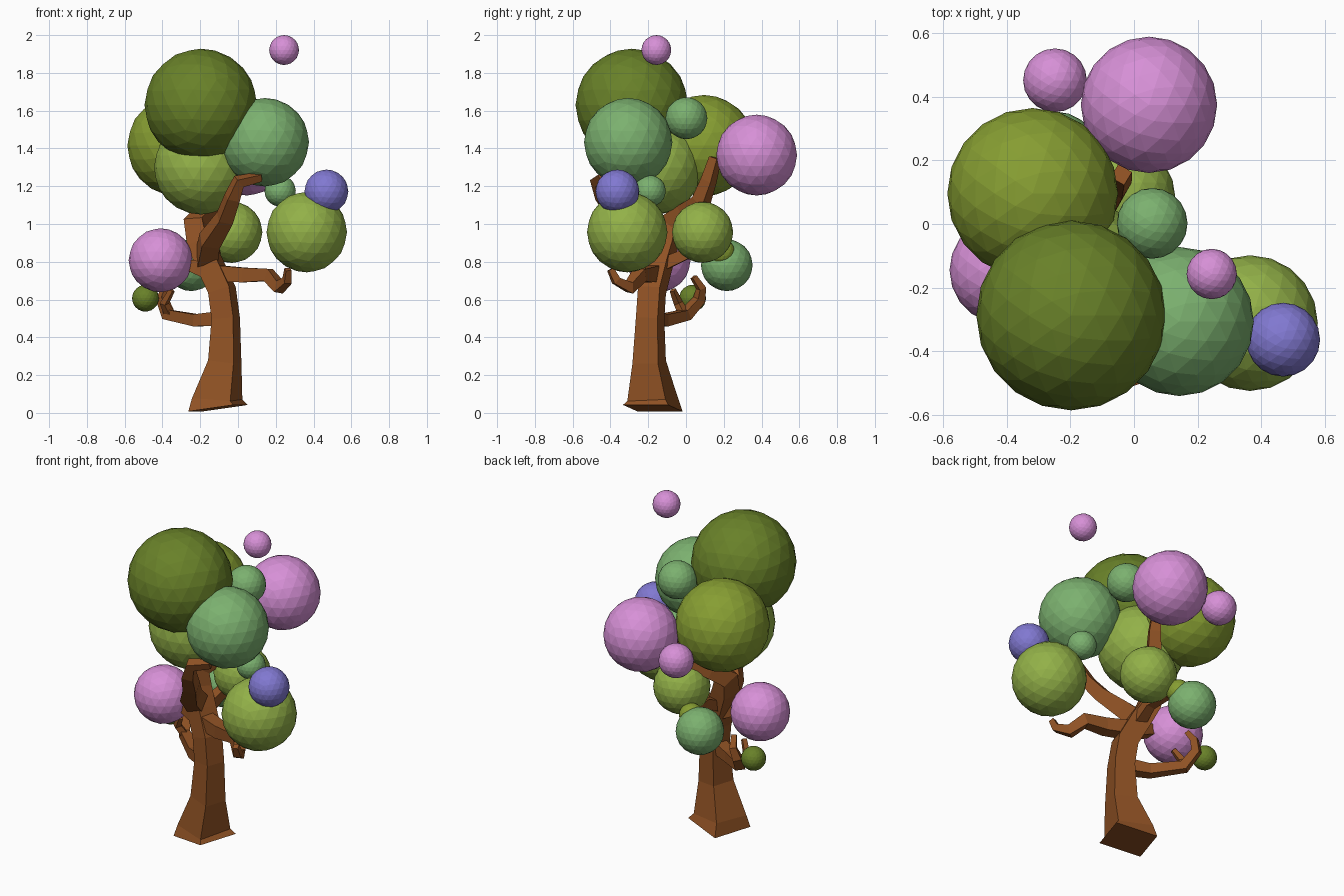
import bpy, bmesh
from mathutils import Vector

if "Cube" in bpy.data.objects:
    bpy.data.objects.remove(bpy.data.objects["Cube"])


def material(name, rgb):
    m = bpy.data.materials.new(name)
    m.diffuse_color = (*rgb, 1)
    m.use_nodes = True
    m.node_tree.nodes["Principled BSDF"].inputs["Base Color"].default_value = m.diffuse_color
    return m


BARK = material("bark", (0.28, 0.085, 0.018))
DARK = material("dark_olive", (0.14, 0.22, 0.022))
OLIVE = material("olive", (0.24, 0.34, 0.032))
LIGHT = material("light_olive", (0.29, 0.44, 0.065))
GREEN = material("soft_green", (0.2, 0.44, 0.16))
PINK = material("pink", (0.68, 0.28, 0.68))
PURPLE = material("purple", (0.22, 0.19, 0.64))


def finish(bm, name, mat):
    bmesh.ops.recalc_face_normals(bm, faces=bm.faces[:])
    me = bpy.data.meshes.new(name)
    bm.to_mesh(me)
    bm.free()
    me.materials.append(mat)
    ob = bpy.data.objects.new(name, me)
    bpy.context.collection.objects.link(ob)
    return ob


def limb(name, pts, corner=None, start_normal=None):
    """Square-section limb; pts are (x, y, z, half diagonal)."""
    bm = bmesh.new()
    cen = [Vector(p[:3]) for p in pts]
    seg = [(b - a).normalized() for a, b in zip(cen, cen[1:])]
    tang = [seg[0]] + [(a + b).normalized() for a, b in zip(seg, seg[1:])] + [seg[-1]]
    if start_normal:
        tang[0] = Vector(start_normal).normalized()
    if corner:
        u = Vector(corner)
    else:
        side = tang[0].cross(Vector((0, 0, 1))).normalized()
        u = side + side.cross(tang[0])
    rings, prev = [], tang[0]
    for c, t, p in zip(cen, tang, pts):
        u = prev.rotation_difference(t) @ u
        u = (u - t * u.dot(t)).normalized()
        v = t.cross(u)
        rings.append([bm.verts.new(c + d * p[3]) for d in (u, v, -u, -v)])
        prev = t
    for a, b in zip(rings, rings[1:]):
        for i in range(4):
            j = (i + 1) % 4
            bm.faces.new((a[i], a[j], b[j], b[i]))
    bm.faces.new(rings[0][::-1])
    bm.faces.new(rings[-1])
    return finish(bm, name, BARK)


# Trunk with flared, slightly tilted foot, bending back under the crown
limb("trunk", [(-.106, -.176, .025, .178), (-.11, -.178, .075, .15),
               (-.07, -.195, .27, .1), (-.065, -.19, .5, .085),
               (-.085, -.18, .65, .085), (-.15, -.145, .79, .085),
               (-.2, -.11, .9, .08), (-.22, -.08, 1.0, .075),
               (-.16, 0, 1.06, .065), (-.08, .08, 1.12, .055),
               (-.05, .12, 1.23, .045), (-.04, .155, 1.35, .035)],
     corner=(.159, .081, 0), start_normal=(-.13, .043, 1))

# Branches
limb("front_branch", [(-.17, -.14, .8, .075), (-.15, -.25, .91, .07),
                      (-.07, -.36, 1.03, .055), (-.03, -.44, 1.14, .048),
                      (.005, -.47, 1.225, .04), (.12, -.44, 1.25, .028)])
limb("right_branch", [(-.12, -.17, .74, .06), (.03, -.22, .73, .055),
                      (.16, -.245, .73, .048), (.22, -.3, .665, .042),
                      (.26, -.37, .7, .03), (.265, -.4, .76, .022)])
limb("left_branch", [(-.08, -.19, .5, .055), (-.22, -.12, .49, .045),
                     (-.37, 0, .52, .04), (-.4, .07, .6, .035),
                     (-.38, .08, .66, .028), (-.36, .04, .72, .02)])
limb("left_twig", [(-.36, -.01, .52, .03), (-.39, -.04, .58, .025),
                   (-.35, -.07, .65, .018)])
limb("back_branch", [(-.14, -.14, .78, .05), (-.12, 0, .84, .04),
                     (-.15, .12, .85, .025)])
limb("left_stub", [(-.14, -.16, .74, .06), (-.22, -.16, .77, .05),
                   (-.32, -.15, .8, .03)])

# Foliage and blossom balls: name, centre, radius, colour
BALLS = [
    ("crown_foliage", (-.197, -.287, 1.63), .298, DARK),
    ("back_left_foliage", (-.318, .096, 1.415), .268, OLIVE),
    ("centre_foliage", (-.195, -.165, 1.3), .25, LIGHT),
    ("front_right_foliage", (.142, -.306, 1.433), .234, GREEN),
    ("upper_small_foliage", (.057, .002, 1.56), .111, GREEN),
    ("right_arm_foliage", (.364, -.311, .957), .213, LIGHT),
    ("inner_foliage", (-.033, .088, .956), .162, LIGHT),
    ("inner_small_foliage", (.223, -.19, 1.175), .083, GREEN),
    ("low_back_foliage", (-.247, .216, .782), .137, GREEN),
    ("left_arm_foliage", (-.49, .035, .607), .071, DARK),
    ("low_back_small_foliage", (-.17, .19, .85), .07, OLIVE),
    ("back_blossom", (.047, .374, 1.365), .214, PINK),
    ("back_small_blossom", (-.248, .451, 1.31), .1, PINK),
    ("left_blossom", (-.41, -.145, .808), .169, PINK),
    ("floating_blossom", (.244, -.157, 1.921), .079, PINK),
    ("right_blossom", (.468, -.363, 1.172), .116, PURPLE),
]
for name, pos, r, mat in BALLS:
    bm = bmesh.new()
    bmesh.ops.create_icosphere(bm, subdivisions=3, radius=r)
    finish(bm, name, mat).location = pos
